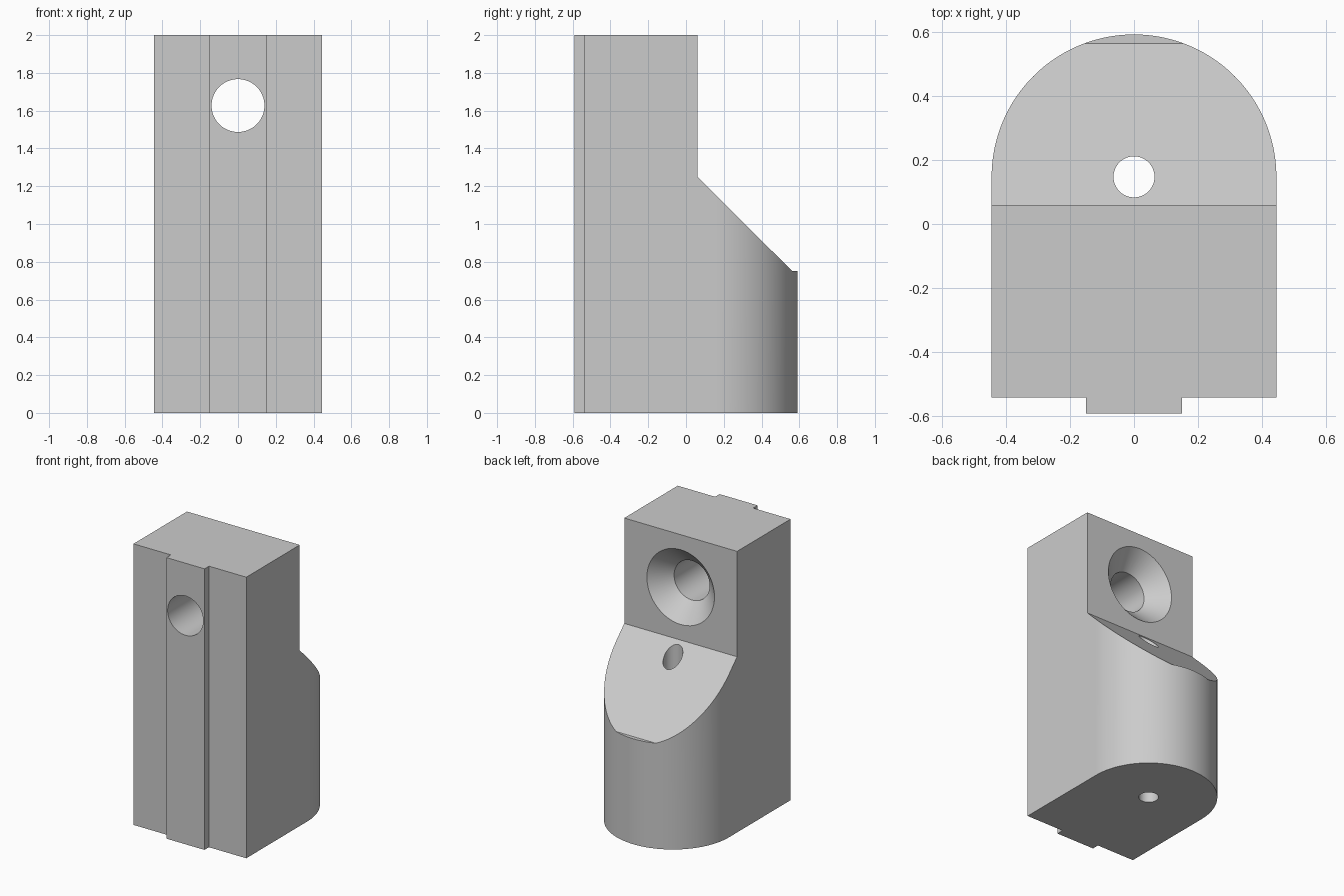
import bpy, bmesh, math
from mathutils import Matrix, Vector

if "Cube" in bpy.data.objects:
    bpy.data.objects.remove(bpy.data.objects["Cube"])

HALF, ARC_Y, FRONT, KEY_Y, KEY = 0.444, 0.147, -0.541, -0.591, 0.15
STEP_Y, STEP_Z, LIP_Y, LIP_Z = 0.06, 1.25, 0.563, 0.75
HOLE_Z, HOLE_R, SINK_R, PIN_R = 1.627, 0.14, 0.266, 0.064

grey = bpy.data.materials.new("plain grey")
grey.use_nodes = True
COLOUR = (0.6, 0.6, 0.6, 1)
grey.diffuse_color = COLOUR
grey.node_tree.nodes["Principled BSDF"].inputs["Base Color"].default_value = COLOUR


def make_object(name, bm):
    bmesh.ops.recalc_face_normals(bm, faces=bm.faces)
    mesh = bpy.data.meshes.new(name)
    bm.to_mesh(mesh)
    bm.free()
    mesh.materials.append(grey)
    obj = bpy.data.objects.new(name, mesh)
    bpy.context.collection.objects.link(obj)
    return obj


def prism(name, points, direction):
    """Extrude a flat outline along a direction."""
    bm = bmesh.new()
    face = bm.faces.new([bm.verts.new(p) for p in points])
    extruded = bmesh.ops.extrude_face_region(bm, geom=[face])["geom"]
    verts = [v for v in extruded if isinstance(v, bmesh.types.BMVert)]
    bmesh.ops.translate(bm, vec=Vector(direction), verts=verts)
    return make_object(name, bm)


def lathe(name, profile, matrix, segments=64):
    """Spin a (radius, height) profile into a closed solid."""
    bm = bmesh.new()
    rings = [[bm.verts.new((r * math.cos(math.tau * i / segments),
                            r * math.sin(math.tau * i / segments), h))
              for i in range(segments)] for r, h in profile]
    for low, high in zip(rings, rings[1:]):
        for i in range(segments):
            j = (i + 1) % segments
            bm.faces.new((low[i], low[j], high[j], high[i]))
    bm.faces.new(rings[0])
    bm.faces.new(rings[-1])
    bm.transform(matrix)
    return make_object(name, bm)


# Body: round-backed outline with a raised key strip along the front
right = [(-HALF, FRONT), (-KEY, FRONT), (-KEY, KEY_Y)]
outline = right + [(-x, y) for x, y in reversed(right)]
outline += [(HALF * math.cos(math.pi * i / 96), ARC_Y + HALF * math.sin(math.pi * i / 96))
            for i in range(97)]
body = prism("clamp_body", [(x, y, 0) for x, y in outline], (0, 0, 2))

# Cutter for the upper back step, slope and small flat lip
step = [(STEP_Y, 3), (STEP_Y, STEP_Z), (LIP_Y, LIP_Z), (1, LIP_Z), (1, 3)]
step_cutter = prism("step_cutter", [(-1, y, z) for y, z in step], (2, 0, 0))

# Cutter for the countersunk cross hole, running front to back
over = 0.02
sink = [(HOLE_R, -1), (HOLE_R, STEP_Y - (SINK_R - HOLE_R)), (SINK_R + over, STEP_Y + over)]
along_y = Matrix.Translation((0, 0, HOLE_Z)) @ Matrix.Rotation(-math.pi / 2, 4, "X")
bolt_cutter = lathe("bolt_hole_cutter", sink, along_y)

# Cutter for the vertical pin hole
pin_cutter = lathe("pin_hole_cutter", [(PIN_R, -1), (PIN_R, 3)],
                   Matrix.Translation((0, ARC_Y, 0)))

bpy.ops.object.select_all(action="DESELECT")
bpy.context.view_layer.objects.active = body
body.select_set(True)
for cutter in (step_cutter, bolt_cutter, pin_cutter):
    cut = body.modifiers.new(cutter.name, "BOOLEAN")
    cut.operation, cut.solver, cut.object = "DIFFERENCE", "EXACT", cutter
    bpy.ops.object.modifier_apply(modifier=cut.name)
    bpy.data.objects.remove(cutter)

bpy.ops.object.shade_smooth_by_angle(angle=math.radians(30))
